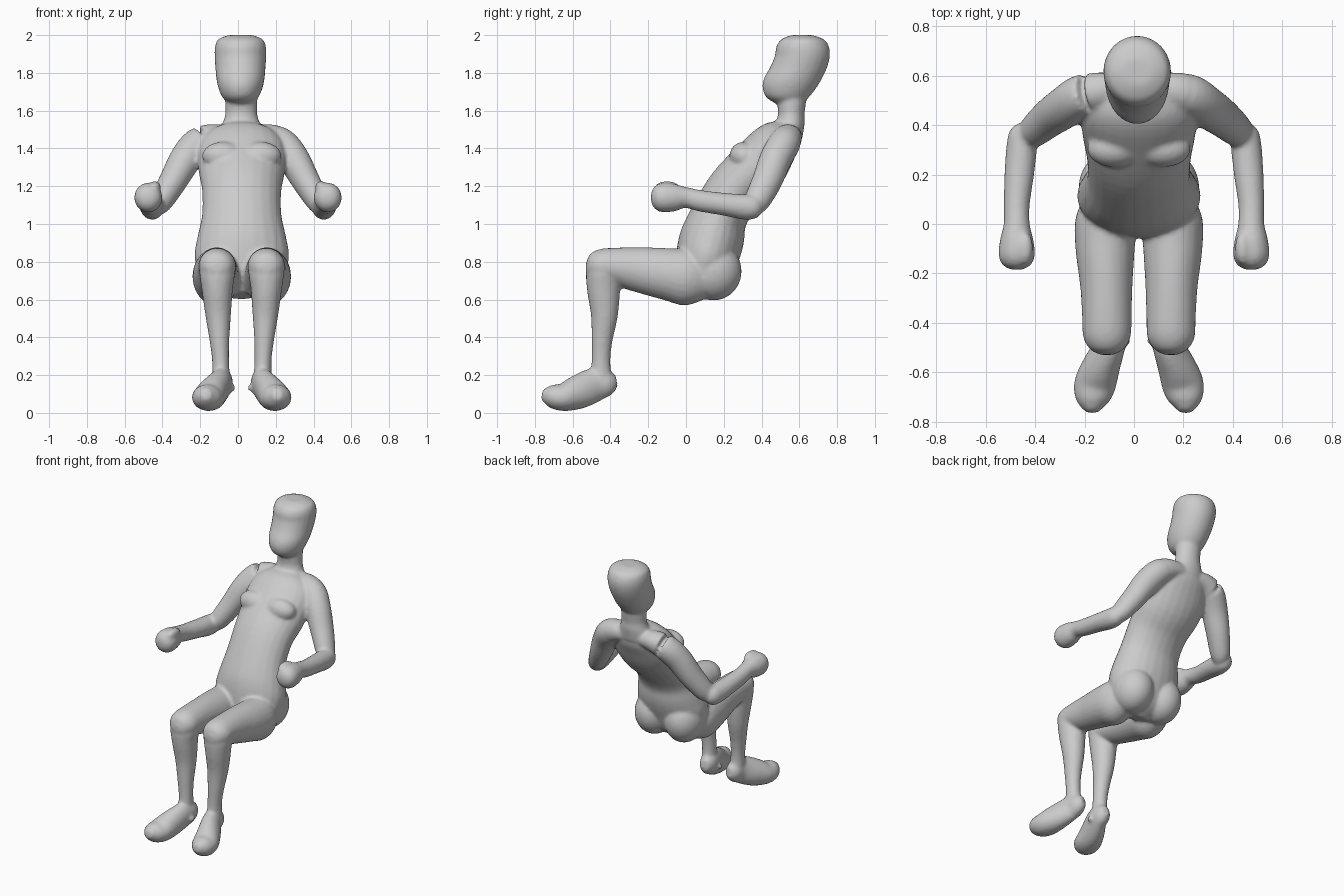
import bpy, bmesh
from mathutils import Vector, Matrix

CX = 0.02      # body centre line
SIDES = 24     # points around each cross-section
STEPS = 4      # smooth steps between cross-sections


def spline(rows):
    """Catmull-Rom interpolation of section rows (x, y, z, half width, half depth)."""
    pts = [Vector(r) for r in rows]
    out = []
    for i in range(len(pts) - 1):
        p0, p1, p2, p3 = pts[max(i - 1, 0)], pts[i], pts[i + 1], pts[min(i + 2, len(pts) - 1)]
        for s in range(STEPS):
            t = s / STEPS
            out.append(0.5 * (2 * p1 + (p2 - p0) * t + (2 * p0 - 5 * p1 + 4 * p2 - p3) * t * t
                              + (3 * p1 - p0 - 3 * p2 + p3) * t ** 3))
    return out + [pts[-1]]


def loft(bm, rows, side=1, cx=CX, normal=None):
    """Skin elliptical sections along a path; side=-1 puts it on the other side."""
    from math import cos, sin, tau
    secs = spline(rows)
    pos = [Vector((cx + side * s[0], s[1], s[2])) for s in secs]
    rings = []
    for i, s in enumerate(secs):
        t = Vector(normal) if normal else pos[min(i + 1, len(pos) - 1)] - pos[max(i - 1, 0)]
        t.normalize()
        ref = Vector((0, 0, 1)) if abs(t.x) > 0.85 else Vector((1, 0, 0))
        u = (ref - t * ref.dot(t)).normalized()
        v = t.cross(u)
        rings.append([bm.verts.new(pos[i] + u * s[3] * cos(tau * k / SIDES) + v * s[4] * sin(tau * k / SIDES))
                      for k in range(SIDES)])
    for a, b in zip(rings, rings[1:]):
        for k in range(SIDES):
            n = (k + 1) % SIDES
            bm.faces.new((a[k], a[n], b[n], b[k]))
    bm.faces.new(rings[0])
    bm.faces.new(rings[-1])


def blob(bm, centre, radii, side=1, cx=CX):
    m = Matrix.Translation((cx + side * centre[0], centre[1], centre[2])) @ Matrix.Diagonal((*radii, 1))
    bmesh.ops.create_uvsphere(bm, u_segments=24, v_segments=16, radius=1, matrix=m)


bm = bmesh.new()

# Torso, leaning back from pelvis to shoulders
loft(bm, [(0, .06, .62, .08, .06), (0, .085, .70, .21, .14), (0, .11, .82, .25, .165),
          (0, .14, .93, .235, .17), (0, .18, 1.05, .21, .15), (0, .26, 1.18, .21, .15),
          (0, .37, 1.29, .23, .155), (0, .455, 1.40, .23, .135), (0, .52, 1.47, .18, .105),
          (0, .555, 1.52, .09, .06)])

# Neck and head, built from level slices
UP = (0, 0, 1)
loft(bm, [(0, .535, 1.45, .13, .08), (0, .55, 1.53, .10, .078), (0, .557, 1.58, .085, .07),
          (0, .56, 1.64, .085, .075), (0, .57, 1.72, .08, .07)], cx=.017, normal=UP)
head = [(1.635, .48, .61, .055), (1.67, .425, .65, .095), (1.72, .405, .69, .117),
        (1.77, .412, .72, .128), (1.83, .445, .748, .133), (1.89, .47, .762, .137),
        (1.94, .478, .757, .135), (1.978, .505, .73, .118), (2.0, .56, .67, .065)]
loft(bm, [(0, (f + b) / 2, z, w, (b - f) / 2) for z, f, b, w in head], cx=.013, normal=UP)

for side in (-1, 1):
    # Chest and buttock
    blob(bm, (.10, .305, 1.36), (.11, .075, .075), side)
    blob(bm, (.115, .145, .75), (.13, .15, .155), side)

    # Upper arm from collar to elbow
    loft(bm, [(.06, .55, 1.465, .05, .06), (.14, .54, 1.46, .07, .075), (.22, .52, 1.425, .085, .085),
              (.285, .475, 1.345, .085, .085), (.35, .43, 1.23, .075, .08), (.415, .375, 1.12, .062, .068),
              (.44, .35, 1.08, .045, .045)], side, cx=.008)

    # Forearm and fist with thumb
    loft(bm, [(.445, .405, 1.09, .025, .03), (.45, .37, 1.09, .055, .06), (.455, .31, 1.09, .062, .067),
              (.465, .2, 1.105, .06, .06), (.475, .08, 1.122, .053, .057), (.475, 0, 1.14, .053, .055),
              (.475, -.06, 1.14, .067, .073), (.475, -.125, 1.14, .074, .078),
              (.475, -.165, 1.14, .058, .06), (.475, -.185, 1.14, .025, .025)], side, cx=0)
    blob(bm, (.44, -.10, 1.195), (.032, .065, .032), side, cx=0)

    # Thigh
    loft(bm, [(.13, .13, .70, .08, .09), (.135, .02, .715, .122, .148), (.137, -.1, .735, .12, .138),
              (.132, -.25, .758, .106, .12), (.13, -.38, .775, .10, .10), (.13, -.46, .775, .096, .09),
              (.13, -.51, .77, .065, .062), (.13, -.53, .77, .025, .025)], side)

    # Shin from knee to ankle
    loft(bm, [(.13, -.44, .84, .05, .04), (.13, -.44, .76, .093, .085), (.13, -.437, .66, .083, .088),
              (.125, -.432, .52, .068, .072), (.118, -.445, .38, .052, .055), (.112, -.45, .27, .045, .05),
              (.11, -.45, .16, .05, .06)], side)

    # Foot, turned outward, with the small inner heel point
    loft(bm, [(.09, -.37, .165, .025, .035), (.10, -.41, .16, .053, .07), (.112, -.48, .15, .06, .09),
              (.15, -.57, .11, .076, .09), (.178, -.65, .083, .085, .074), (.188, -.715, .09, .068, .06),
              (.188, -.762, .10, .025, .028)], side)
    loft(bm, [(.10, -.45, .14, .05, .05), (.065, -.465, .135, .028, .028), (.035, -.48, .13, .012, .012)], side)

bmesh.ops.recalc_face_normals(bm, faces=bm.faces[:])
mesh = bpy.data.meshes.new("seated_figure")
bm.to_mesh(mesh)
bm.free()
body = bpy.data.objects.new("seated_figure", mesh)
bpy.context.collection.objects.link(body)

# Fuse the overlapping parts into one smooth skin
fuse = body.modifiers.new("fuse", 'REMESH')
fuse.mode = 'VOXEL'
fuse.voxel_size = 0.011
fuse.use_smooth_shade = True
soften = body.modifiers.new("soften", 'SMOOTH')
soften.factor = 0.5
soften.iterations = 5
